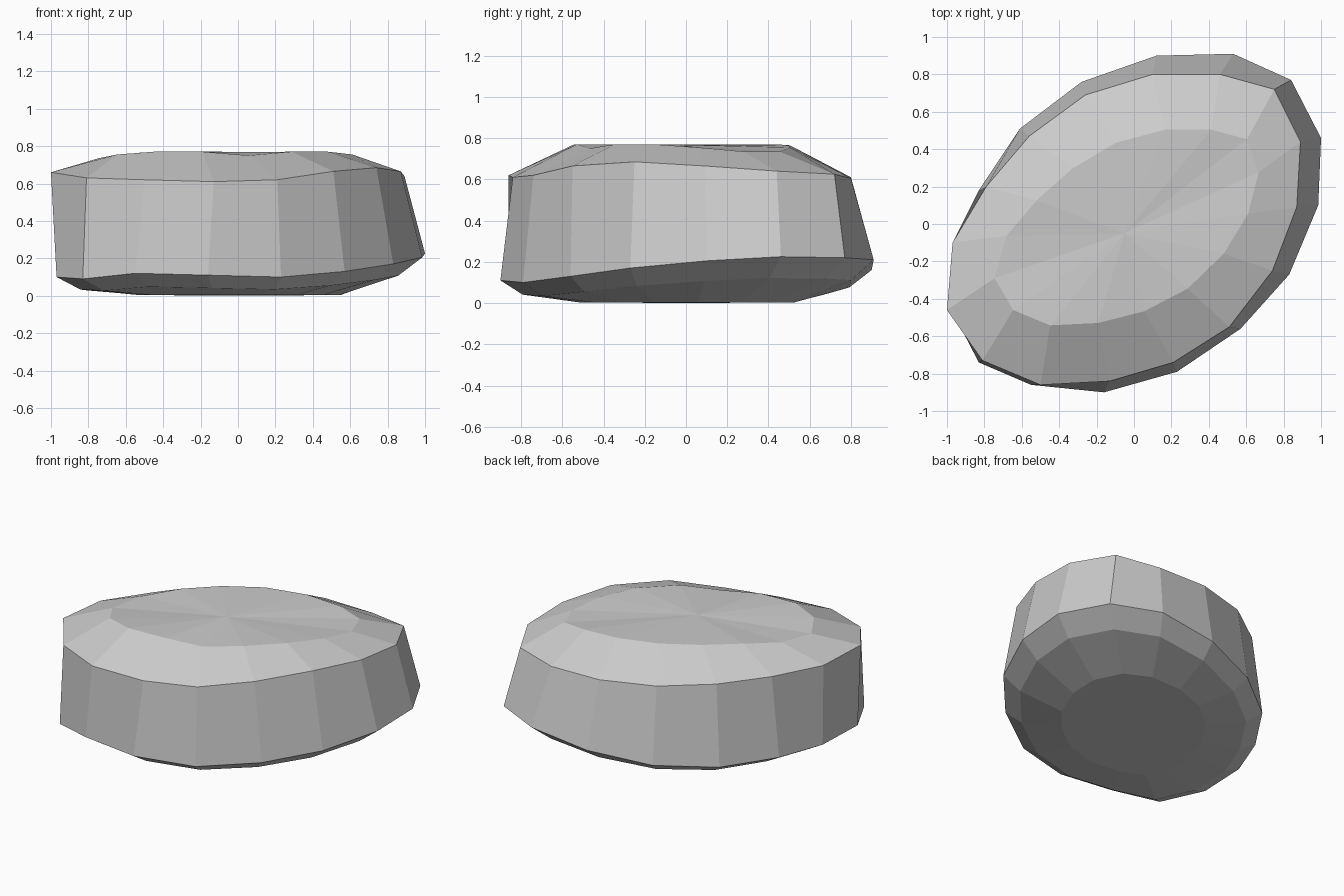
import bpy, bmesh

# Upper rim of the stone, counter-clockwise
rim = [(.89, .44, .64), (.75, .72, .625), (.46, .80, .605), (.10, .80, .61),
       (-.26, .69, .62), (-.56, .47, .63), (-.79, .20, .64), (-.97, -.10, .65),
       (-1.0, -.46, .66), (-.81, -.73, .63), (-.50, -.86, .62), (-.13, -.84, .61),
       (.21, -.74, .62), (.51, -.55, .665), (.74, -.25, .685), (.87, .09, .665)]

# Lower edge of the side wall
base = [(1.0, .46, .225), (.84, .77, .22), (.53, .91, .21), (.12, .90, .16),
        (-.28, .76, .11), (-.61, .51, .09), (-.83, .18, .09), (-.95, -.12, .095),
        (-.97, -.47, .10), (-.83, -.74, .09), (-.55, -.86, .12), (-.16, -.90, .11),
        (.23, -.79, .10), (.57, -.56, .13), (.83, -.27, .17), (.985, .10, .205)]

# Heights of the slightly twisted inner crown ring
crown_z = [.735, .735, .755, .765, .77, .77, .765, .745,
           .735, .755, .77, .77, .75, .77, .77, .755]
crown = [(.69 * x + .12 * y, .63 * y, z) for (x, y, _), z in zip(rim, crown_z)]

# Rounded underside
chamfer = [(.87 * x, .88 * y, .02 + max(0, z - .08) * .7) for x, y, z in base]
sole = [(.55 * x, .58 * y, .004) for x, y, z in base]

bm = bmesh.new()
rings = [[bm.verts.new(p) for p in ring] for ring in (sole, chamfer, base, rim, crown)]
n = len(rim)
for lo, hi in zip(rings, rings[1:]):
    for i in range(n):
        j = (i + 1) % n
        bm.faces.new((lo[i], lo[j], hi[j], hi[i]))

# Caps fan out to a centre point
for ring, centre in ((rings[0], (0, 0, 0)), (rings[-1], (-.05, -.05, .768))):
    c = bm.verts.new(centre)
    for i in range(n):
        bm.faces.new((ring[i], ring[(i + 1) % n], c))
bmesh.ops.recalc_face_normals(bm, faces=bm.faces)

mesh = bpy.data.meshes.new("stone")
bm.to_mesh(mesh)
bm.free()
bpy.context.collection.objects.link(bpy.data.objects.new("stone", mesh))
